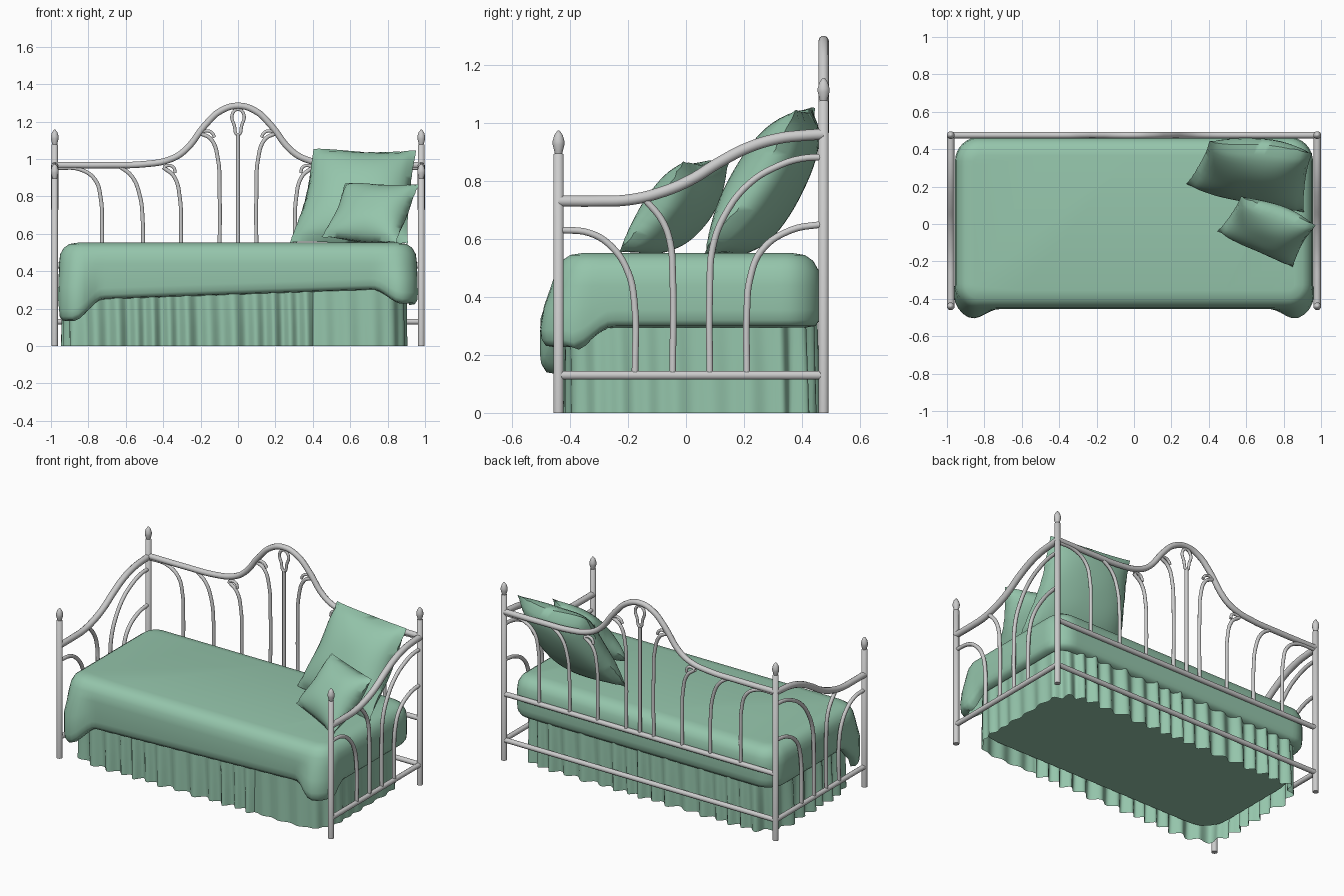
import bpy, bmesh, math
from mathutils import Vector

if "Cube" in bpy.data.objects:
    bpy.data.objects.remove(bpy.data.objects["Cube"])

green = bpy.data.materials.new("green_fabric")
green.diffuse_color = (0.30, 0.56, 0.41, 1)
green.use_nodes = True
green.node_tree.nodes["Principled BSDF"].inputs["Base Color"].default_value = green.diffuse_color


def finish(name, verts, faces, mat=None, angle=50):
    me = bpy.data.meshes.new(name)
    me.from_pydata(verts, [], faces)
    ob = bpy.data.objects.new(name, me)
    bpy.context.collection.objects.link(ob)
    if mat:
        me.materials.append(mat)
    smooth(ob, angle)
    return ob


def smooth(ob, angle=50):
    bpy.ops.object.select_all(action='DESELECT')
    ob.select_set(True)
    bpy.context.view_layer.objects.active = ob
    if ob.type == 'CURVE':
        bpy.ops.object.convert(target='MESH')
        ob = bpy.context.view_layer.objects.active
    bpy.ops.object.shade_smooth_by_angle(angle=math.radians(angle))


def tube(name, pts, r, closed=False):
    """Round bar through smooth points."""
    cu = bpy.data.curves.new(name, 'CURVE')
    cu.dimensions = '3D'
    cu.bevel_depth, cu.bevel_resolution, cu.resolution_u = r, 3, 5
    cu.use_fill_caps = True
    sp = cu.splines.new('BEZIER')
    sp.bezier_points.add(len(pts) - 1)
    for b, p in zip(sp.bezier_points, pts):
        b.co = p
        b.handle_left_type = b.handle_right_type = 'AUTO'
    sp.use_cyclic_u = closed
    ob = bpy.data.objects.new(name, cu)
    bpy.context.collection.objects.link(ob)
    smooth(ob)


def lathe(name, x, y, prof, n=14):
    v = [(x + r * math.cos(2 * math.pi * i / n), y + r * math.sin(2 * math.pi * i / n), z)
         for r, z in prof for i in range(n)]
    f = loft_faces(len(prof), n)
    f += [tuple(range(n))[::-1], tuple(range(len(v) - n, len(v)))]
    finish(name, v, f, angle=60)


def rrect(hx, hy, r, n):
    """Evenly spaced (point, normal) around a rounded rectangle."""
    a, b = hx - r, hy - r
    c = [Vector(p) for p in ((a, b), (-a, b), (-a, -b), (a, -b))]
    arc = r * math.pi / 2
    out = []
    for i in range(n):
        s = i / n * (4 * a + 4 * b + 4 * arc)
        for k in range(4):
            L = 2 * b if k % 2 == 0 else 2 * a
            if s <= L + arc or k == 3:
                t = max(0, s - L) / arc
                ang = (k + t) * math.pi / 2
                nrm = Vector((math.cos(ang), math.sin(ang)))
                out.append((c[k - 1].lerp(c[k], min(1, s / L)) + nrm * r, nrm))
                break
            s -= L + arc
    return out


def ramp(v, lo, hi):
    t = min(1, max(0, (v - lo) / (hi - lo)))
    return t * t * (3 - 2 * t)


def loft_faces(rings, n):
    return [(k * n + i, k * n + (i + 1) % n, (k + 1) * n + (i + 1) % n, (k + 1) * n + i)
            for k in range(rings - 1) for i in range(n)]


PX, FY, BY = 0.98, -0.44, 0.475

# Posts with finials
for sx, sn in ((-1, "left"), (1, "right")):
    for y, top, yn in ((FY, 0.893, "front"), (BY, 1.075, "back")):
        lathe(f"{yn}_{sn}_post", sx * PX, y,
              [(.018, 0), (.018, top), (.013, top + .003), (.015, top + .01), (.021, top + .033),
               (.021, top + .045), (.015, top + .066), (.004, top + .081)])

# End panels: swept top rail, bottom rail and four curved bars (y, z)
top_side = [(FY, .731), (-.30, .731), (-.2, .735), (-.09, .76), (.014, .803), (.117, .866),
            (.22, .918), (.324, .948), (.40, .957), (BY, .962)]
side_bars = [
    [(FY, .632), (-.33, .62), (-.255, .572), (-.2, .486), (-.179, .39), (-.176, .13)],
    [(-.14, .735), (-.083, .665), (-.055, .59), (-.046, .48), (-.046, .13)],
    [(BY, .883), (.40, .878), (.324, .855), (.22, .793), (.134, .683), (.092, .57), (.082, .42), (.082, .13)],
    [(BY, .652), (.36, .63), (.262, .562), (.22, .459), (.21, .35), (.21, .13)]]
for sx, sn in ((-1, "left"), (1, "right")):
    tube(f"{sn}_end_top_rail", [(sx * PX, y, z) for y, z in top_side], .02)
    tube(f"{sn}_end_bottom_rail", [(sx * PX, FY, .13), (sx * PX, BY, .13)], .016)
    for i, bar in enumerate(side_bars):
        tube(f"{sn}_end_bar_{i}", [(sx * PX, y, z) for y, z in bar], .012)

# Back panel: arched top rail, two straight rails, curved bars (x, z)
half = [(.98, .967), (.7, .967), (.5, .972), (.364, .997), (.283, 1.046), (.176, 1.18), (.096, 1.255)]
arch = [(-x, z) for x, z in half] + [(0, 1.284)] + half[::-1]
tube("back_top_rail", [(x, BY, z) for x, z in arch], .018)
for z in (.13, .43):
    tube("back_cross_rail", [(-PX, BY, z), (PX, BY, z)], .016)
back_bars = [
    [(.97, .952), (.845, .944), (.765, .89), (.733, .783), (.727, .66), (.727, .43)],
    [(.64, .965), (.567, .906), (.524, .8), (.51, .68), (.508, .43)],
    [(.40, .955), (.342, .906), (.31, .783), (.305, .65), (.305, .43)],
    [(.2, 1.137), (.144, 1.105), (.107, .997), (.099, .85), (.099, .43)]]
leaves = [[(.40, .955), (.37, .965), (.345, .955), (.335, .925)],
          [(.2, 1.137), (.17, 1.15), (.14, 1.14), (.125, 1.115)]]
for s in (-1, 1):
    for bar in back_bars:
        tube("back_bar", [(s * x, BY, z) for x, z in bar], .011)
    for leaf in leaves:
        tube("back_bar_leaf", [(s * x, BY, z) for x, z in leaf], .009)
tube("back_centre_bar", [(0, BY, .43), (0, BY, 1.13)], .011)
tube("back_centre_loop", [(x, BY, z) for x, z in
     ((0, 1.13), (.02, 1.18), (.032, 1.235), (0, 1.265), (-.032, 1.235), (-.02, 1.18))], .009, True)

# Bedspread: rounded slab with drooping front corners
N = 200
verts = []
prof = [(.05, 0, 0), (.018, .005, 0), (.004, .025, 0), (0, .06, 0), (0, .5, 1),
        (0, .44, 2), (.006, .49, 2), (.026, .525, 2), (.055, .545, 2), (.10, .552, 2)]
for inset, h, mode in prof:
    for p, nrm in rrect(.957, .46, .13, N):
        side = ramp(abs(p.x), .72, .88) * ramp(-p.y, .26, .40)
        zb = (.275 + .035 * p.x if p.y < -.4 else .295) - side * (.11 if p.x < 0 else .08)
        z = zb + h if mode == 0 else (zb + .06 + .44) / 2 if mode == 1 else h
        flare = .045 * side * ramp(.5 - z, 0, .2) * (-nrm.y if nrm.y < 0 else 0)
        q = p - nrm * (inset - flare)
        verts.append((q.x, q.y + .005 - .3 * flare, z))
faces = loft_faces(len(prof), N) + [tuple(range((len(prof) - 1) * N, len(prof) * N))]
finish("bedspread", verts, faces, green, 60)

# Pleated skirt, calmer at the front right
M = 520
verts = []
levels = [0, .1, .2, .28, .34]
for z in levels:
    for i, (p, nrm) in enumerate(rrect(.908, .425, .17, M)):
        calm = .35 if (p.x > .42 and p.y < .3) else 1
        ph = 2 * math.pi * 48 * i / M + 1.5 * math.sin(i * 2 * math.pi * 7 / M) + 2 * z
        off = .021 * calm * (1 - 1.2 * z) * (math.sin(ph) + .3 * math.sin(ph * .5 + 1))
        q = p + nrm * off
        verts.append((q.x - .012, q.y + .012, z))
finish("skirt", verts, loft_faces(len(levels), M), green, 70)

# Underside of the bed inside the skirt
base = [(p.x - .012, p.y + .012, .09) for p, _ in rrect(.885, .402, .15, 80)]
finish("bed_base", base, [tuple(range(80))[::-1]], green)


def pillow(name, bl, br, tr, tl, h, wob):
    """Stuffed cushion with a thin flange, spanned by four corners."""
    bl, br, tr, tl = map(Vector, (bl, br, tr, tl))
    nrm = (br - bl).cross(tl - bl).normalized()
    mid = (bl + br + tr + tl) / 4
    n = 20
    bm = bmesh.new()
    for s in (1, -1):
        g = []
        for j in range(n + 1):
            for i in range(n + 1):
                u, v = 2 * i / n - 1, 2 * j / n - 1
                a, b = (u + 1) / 2, (v + 1) / 2
                p = bl.lerp(br, a).lerp(tl.lerp(tr, a), b)
                # sides pull in between the corners
                p = p.lerp(mid, .06 * u * u * (1 - v * v) + .02 * v * v * (1 - u * u))
                k = max(0, 1 - abs(u / .97) ** 2.4) * max(0, 1 - abs(v / .97) ** 2.4)
                d = s * (h * k ** .5 + .003)
                d += wob * math.sin(3.2 * u + 1) * math.cos(3.5 * v) * max(abs(u), abs(v)) ** 2
                g.append(bm.verts.new(p + nrm * d))
        for j in range(n):
            for i in range(n):
                q = [g[j * (n + 1) + i], g[j * (n + 1) + i + 1],
                     g[(j + 1) * (n + 1) + i + 1], g[(j + 1) * (n + 1) + i]]
                bm.faces.new(q[::s])
    bmesh.ops.remove_doubles(bm, verts=bm.verts, dist=.0065)
    bmesh.ops.recalc_face_normals(bm, faces=bm.faces)
    me = bpy.data.meshes.new(name)
    bm.to_mesh(me)
    bm.free()
    me.materials.append(green)
    ob = bpy.data.objects.new(name, me)
    bpy.context.collection.objects.link(ob)
    smooth(ob, 60)


# Pillows leaning in the back right corner
pillow("large_pillow", (.28, .22, .55), (.91, .07, .545), (.955, .39, 1.04), (.405, .45, 1.05), .11, .012)
pillow("small_pillow", (.45, -.03, .575), (.85, -.225, .55), (.975, .0, .86), (.575, .155, .865), .085, .012)
